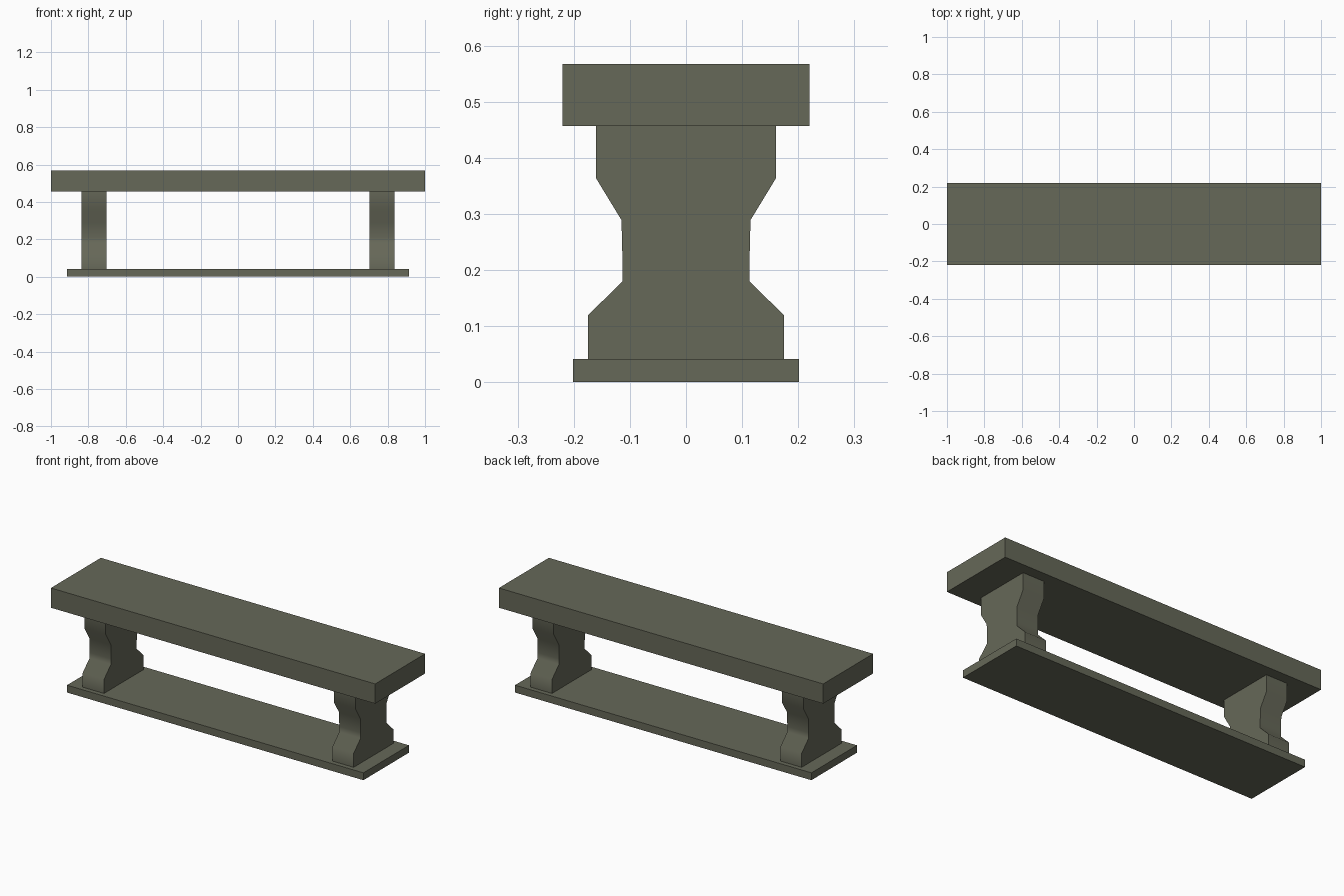
import bpy, bmesh, math

if "Cube" in bpy.data.objects:
    bpy.data.objects.remove(bpy.data.objects["Cube"])

stone = bpy.data.materials.new("grey_green_stone")
stone.diffuse_color = (0.133, 0.138, 0.098, 1)
stone.use_nodes = True
stone.node_tree.nodes["Principled BSDF"].inputs["Base Color"].default_value = stone.diffuse_color


def make_object(name, bm):
    bmesh.ops.recalc_face_normals(bm, faces=bm.faces)
    mesh = bpy.data.meshes.new(name)
    bm.to_mesh(mesh)
    bm.free()
    mesh.materials.append(stone)
    obj = bpy.data.objects.new(name, mesh)
    bpy.context.collection.objects.link(obj)
    return obj


def slab(name, half_x, half_y, z0, z1):
    bm = bmesh.new()
    bmesh.ops.create_cube(bm, size=1)
    for v in bm.verts:
        v.co.x *= 2 * half_x
        v.co.y *= 2 * half_y
        v.co.z = z0 if v.co.z < 0 else z1
    return make_object(name, bm)


# Waisted leg outline: (half depth, height)
PROFILE = [(0.175, 0.041), (0.175, 0.119), (0.113, 0.18), (0.113, 0.21),
           (0.115, 0.289), (0.16, 0.363), (0.16, 0.457)]


def leg(name, x0, x1):
    outline = PROFILE + [(-y, z) for y, z in reversed(PROFILE)]
    bm = bmesh.new()
    face = bm.faces.new([bm.verts.new((x0, y, z)) for y, z in outline])
    ext = bmesh.ops.extrude_face_region(bm, geom=[face], use_keep_orig=True)
    moved = [g for g in ext["geom"] if isinstance(g, bmesh.types.BMVert)]
    bmesh.ops.translate(bm, verts=moved, vec=(x1 - x0, 0, 0))
    obj = make_object(name, bm)
    # soft shading along the waist, crisp flat ends
    bpy.ops.object.select_all(action='DESELECT')
    obj.select_set(True)
    bpy.context.view_layer.objects.active = obj
    bpy.ops.object.shade_smooth_by_angle(angle=math.radians(50))
    return obj


# Seat and base slabs
slab("seat", 1.0, 0.22, 0.457, 0.567)
slab("base", 0.914, 0.201, 0.0, 0.041)

# Pair of legs
leg("left_leg", -0.836, -0.704)
leg("right_leg", 0.704, 0.836)
